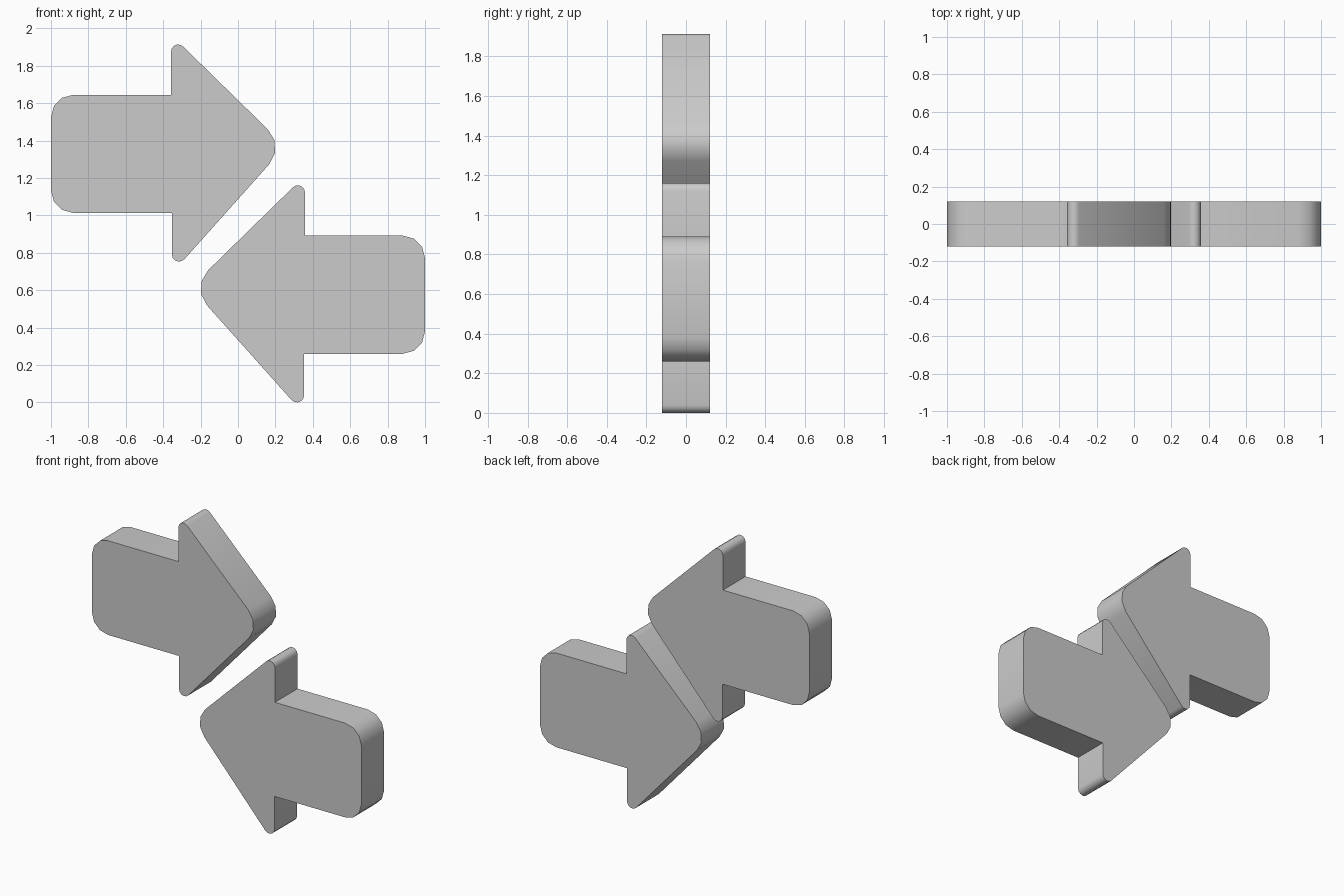
import bpy, bmesh, math
from mathutils import Vector

if "Cube" in bpy.data.objects:
    bpy.data.objects.remove(bpy.data.objects["Cube"])

HALF_DEPTH = 0.12
# Sharp outline of the right-pointing arrow: x, z, corner radius, segments
OUTLINE = [
    (-1.0, 1.013, 0.12, 3), (-0.354, 1.013, 0, 0),
    (-0.354, 0.69, 0.039, 5), (0.2525, 1.369, 0.135, 3),
    (-0.358, 1.966, 0.038, 5), (-0.358, 1.645, 0, 0),
    (-1.0, 1.645, 0.12, 3),
]


def rounded(outline):
    """Replace each sharp corner with a circular arc."""
    pts = []
    n = len(outline)
    for i, (x, z, r, seg) in enumerate(outline):
        c = Vector((x, z))
        if r == 0:
            pts.append(c)
            continue
        a = (Vector(outline[i - 1][:2]) - c).normalized()
        b = (Vector(outline[(i + 1) % n][:2]) - c).normalized()
        half = a.angle(b) / 2
        centre = c + (a + b).normalized() * (r / math.sin(half))
        start = c + a * (r / math.tan(half)) - centre
        end = c + b * (r / math.tan(half)) - centre
        sweep = math.pi - 2 * half
        for k in range(seg + 1):
            t = sweep * k / seg
            pts.append(centre + (start * math.sin(sweep - t) + end * math.sin(t))
                       / math.sin(sweep))
    return pts


def make_arrow(name, sign, dz):
    bm = bmesh.new()
    face = bm.faces.new([bm.verts.new((sign * p.x, -HALF_DEPTH, p.y + dz))
                         for p in rounded(OUTLINE)])
    ext = bmesh.ops.extrude_face_region(bm, geom=[face])
    bmesh.ops.translate(bm, vec=(0, 2 * HALF_DEPTH, 0),
                        verts=[g for g in ext["geom"] if isinstance(g, bmesh.types.BMVert)])
    bmesh.ops.recalc_face_normals(bm, faces=bm.faces)
    mesh = bpy.data.meshes.new(name)
    bm.to_mesh(mesh)
    bm.free()
    obj = bpy.data.objects.new(name, mesh)
    bpy.context.collection.objects.link(obj)
    # Smooth rounded corners, keep the front and back rims crisp
    bpy.ops.object.select_all(action='DESELECT')
    obj.select_set(True)
    bpy.context.view_layer.objects.active = obj
    bpy.ops.object.shade_smooth_by_angle(angle=math.radians(40))


# Upper arrow points right; lower one is its mirror image, moved down
make_arrow("upper_right_arrow", 1, 0)
make_arrow("lower_left_arrow", -1, -0.753)
